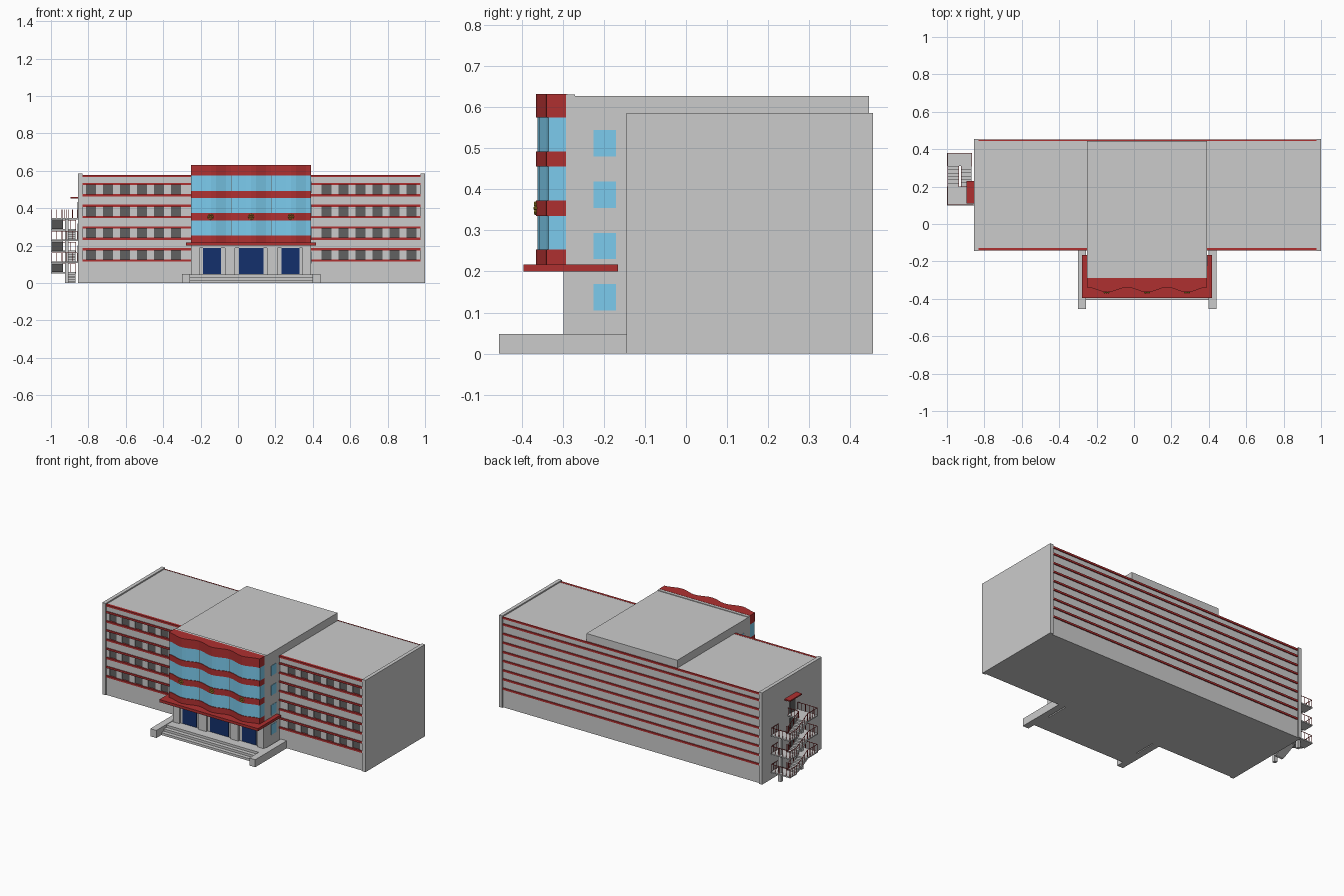
import bpy, bmesh, math
from mathutils import Matrix, Vector

if "Cube" in bpy.data.objects:
    bpy.data.objects.remove(bpy.data.objects["Cube"])


def material(name, rgb):
    m = bpy.data.materials.new(name)
    m.diffuse_color = (*rgb, 1)
    m.use_nodes = True
    m.node_tree.nodes["Principled BSDF"].inputs["Base Color"].default_value = m.diffuse_color
    return m


RED = material("dark_red", (0.43, 0.03, 0.03))
GLASS = material("blue_glass", (0.2, 0.6, 0.85))
NAVY = material("navy", (0.007, 0.03, 0.15))
DARK = material("dark_window", (0.12, 0.12, 0.12))
GOLD = material("gold", (0.5, 0.35, 0.03))


def finish(name, bm, mat=None):
    bmesh.ops.recalc_face_normals(bm, faces=bm.faces)
    me = bpy.data.meshes.new(name)
    bm.to_mesh(me)
    bm.free()
    ob = bpy.data.objects.new(name, me)
    bpy.context.collection.objects.link(ob)
    if mat:
        me.materials.append(mat)
    return ob


def boxes(name, spans, mat=None):
    """Each span is (x0, x1, y0, y1, z0, z1)."""
    bm = bmesh.new()
    for x0, x1, y0, y1, z0, z1 in spans:
        m = Matrix.Translation(((x0 + x1) / 2, (y0 + y1) / 2, (z0 + z1) / 2))
        m = m @ Matrix.Diagonal((x1 - x0, y1 - y0, z1 - z0, 1))
        bmesh.ops.create_cube(bm, size=1, matrix=m)
    return finish(name, bm, mat)


def prism(bm, pts, shift):
    """Extrude a closed outline along a vector."""
    f = bm.faces.new([bm.verts.new(p) for p in pts])
    new = bmesh.ops.extrude_face_region(bm, geom=[f])["geom"]
    verts = [v for v in new if isinstance(v, bmesh.types.BMVert)]
    bmesh.ops.translate(bm, verts=verts, vec=shift)


def bars(name, lines, r, mat=None):
    """Thin square bars between point pairs."""
    bm = bmesh.new()
    for a, b in lines:
        a, b = Vector(a), Vector(b)
        d = b - a
        m = Matrix.Translation((a + b) / 2) @ d.to_track_quat('Z', 'Y').to_matrix().to_4x4()
        bmesh.ops.create_cube(bm, size=1, matrix=m @ Matrix.Diagonal((2 * r, 2 * r, d.length, 1)))
    return finish(name, bm, mat)


# Main block with end walls
X0, X1 = -0.832, 0.977
CX0, CX1, MID = -0.25, 0.39, 0.07
boxes("main_block", [(X0, X1, -0.128, 0.446, 0, 0.577)])
boxes("end_walls", [(-0.855, X0, -0.145, 0.455, 0, 0.585), (X1, 1.0, -0.145, 0.455, 0, 0.585)])

# Wing walls, window rows and red bands
sills = [0.12 + 0.1165 * i for i in range(4)]
band_z = [z + d for z in sills for d in (0, 0.06)] + [0.572]
spandrels, piers, windows, bands = [], [], [], []
for a, b, first in ((X0, CX0, -0.786), (CX1, X1, 0.473)):
    edges = [0] + [z + d for z in sills for d in (0, 0.06)] + [0.577]
    for z0, z1 in zip(edges[::2], edges[1::2]):
        spandrels.append((a, b, -0.138, -0.127, z0, z1))
    bands += [(a, b, -0.143, -0.127, z - 0.006, z + 0.006) for z in band_z]
    cuts = [a]
    for i in range(6):
        cuts += [first + 0.091 * i - 0.026, first + 0.091 * i + 0.026]
    cuts.append(b)
    for z in sills:
        piers += [(p, q, -0.136, -0.127, z, z + 0.06) for p, q in zip(cuts[::2], cuts[1::2])]
        windows += [(p, q, -0.131, -0.127, z, z + 0.06) for p, q in zip(cuts[1::2], cuts[2::2])]
bands += [(X0, X1, 0.445, 0.452, z - 0.006, z + 0.006) for z in band_z]
boxes("wing_spandrels", spandrels)
boxes("wing_piers", piers)
boxes("wing_windows", windows, DARK)
boxes("red_bands", bands, RED)

# Central block, roof and side windows
boxes("central_block", [(CX0, CX1, -0.285, 0.445, 0, 0.627), (CX0, CX1, -0.292, -0.27, 0.21, 0.631)])
side = []
for i in range(4):
    z = 0.105 + 0.125 * i
    side += [(CX0 - 0.002, CX0 + 0.002, -0.225, -0.17, z, z + 0.064),
             (CX1 - 0.002, CX1 + 0.002, -0.225, -0.17, z, z + 0.064)]
boxes("side_windows", side, GLASS)

# Wavy glass front with red floor bands
def wave(depth):
    pts = []
    for i in range(25):
        u = i / 24
        y = -0.335 - 0.026 * math.sin(math.pi * 3 * u) ** 2 - depth
        pts.append((CX0 + (CX1 - CX0) * u, y))
    return [(CX1, -0.288)] + [(CX0, -0.288)] + pts


def wavy(name, spans, depth, mat):
    bm = bmesh.new()
    for z0, z1 in spans:
        prism(bm, [(x, y, z0) for x, y in wave(depth)], (0, 0, z1 - z0))
    return finish(name, bm, mat)


wavy("wavy_glass", [(0.253, 0.335), (0.373, 0.455), (0.492, 0.575)], 0, GLASS)
wavy("wavy_red_bands", [(0.213, 0.253), (0.335, 0.373), (0.455, 0.492), (0.575, 0.632)], 0.004, RED)

# Vertical joints on the glass
boxes("glass_mullions", [(x - 0.001, x + 0.001, -0.337, -0.33, 0.253, 0.575)
                         for x in (-0.037, 0.177)], DARK)

# Plain gold rosettes
bm = bmesh.new()
for x in (-0.147, MID, 0.283):
    for k in range(8):
        a = k * math.pi / 4
        m = Matrix.Translation((x + 0.012 * math.cos(a), -0.366, 0.354 + 0.012 * math.sin(a)))
        bmesh.ops.create_icosphere(bm, subdivisions=1, radius=0.005, matrix=m)
    bmesh.ops.create_icosphere(bm, subdivisions=1, radius=0.006, matrix=Matrix.Translation((x, -0.366, 0.354)))
finish("rosettes", bm, GOLD)

# Entrance: canopy, pilasters, doors, steps and cheek walls
boxes("entrance_canopy", [(-0.278, 0.417, -0.395, -0.165, 0.2, 0.217)], RED)
pil = [(-0.25, -0.205), (-0.07, -0.015), (0.155, 0.21), (0.345, 0.39)]
boxes("entrance_pilasters", [(a, b, -0.298, -0.28, 0.04, 0.2) for a, b in pil]
      + [(CX0, CX1, -0.298, -0.28, 0.188, 0.2)])
boxes("entrance_doors", [(-0.188, -0.09, -0.29, -0.28, 0.048, 0.187),
                         (0.005, 0.135, -0.29, -0.28, 0.048, 0.187),
                         (0.232, 0.33, -0.29, -0.28, 0.048, 0.187)], NAVY)
boxes("entrance_steps", [(-0.257, 0.398, -0.405 + 0.025 * i, -0.28, 0, 0.015 * (i + 1)) for i in range(3)])
boxes("cheek_walls", [(-0.30, -0.257, -0.455, -0.135, 0, 0.048), (0.398, 0.44, -0.455, -0.135, 0, 0.048)])

# Outside stair: landings, stepped flights and supports
H = 0.058
YA, YB = 0.2, 0.31
landings, rails = [], []
bm = bmesh.new()


def flight(x0, x1, ya, yb, z0):
    n = 6
    dy, dz = (yb - ya) / n, H / n
    pts = [(x0, ya, z0)]
    for i in range(n):
        pts += [(x0, ya + dy * i, z0 + dz * (i + 1)), (x0, ya + dy * (i + 1), z0 + dz * (i + 1))]
    pts += [(x0, yb, z0 + H - 0.014), (x0, ya + dy, z0)]
    prism(bm, pts, (x1 - x0, 0, 0))


def railing(p, q, n):
    p, q = Vector(p), Vector(q)
    up = Vector((0, 0, 0.045))
    rails.append((p + up, q + up))
    for i in range(n + 1):
        b = p.lerp(q, i / n)
        rails.append((b, b + up))


for k in range(3):
    z = 2 * H * k
    flight(-0.925, -0.868, YA, YB, z)
    flight(-0.998, -0.935, YB, YA, z + H)
    zm, zf = z + H, z + 2 * H
    landings += [(-1.0, -0.865, YB, 0.38, zm - 0.008, zm), (-1.0, -0.853, 0.10, YA, zf - 0.008, zf)]
    railing((-0.997, 0.377, zm), (-0.868, 0.377, zm), 5)
    railing((-0.997, YB, zm), (-0.997, 0.377, zm), 3)
    railing((-0.868, YB, zm), (-0.868, 0.377, zm), 3)
    railing((-0.997, 0.103, zf), (-0.86, 0.103, zf), 5)
    railing((-0.997, 0.103, zf), (-0.997, YA, zf), 4)
    railing((-0.997, YB, zm), (-0.997, YA, zf), 4)
    railing((-0.936, YB, zm), (-0.936, YA, zf), 4)
    railing((-0.924, YA, z), (-0.924, YB, zm), 4)
railing((-0.93, YA, 6 * H), (-0.86, YA, 6 * H), 3)
finish("stair_flights", bm)
boxes("stair_landings", landings)
bars("stair_railings", rails, 0.0013, RED)
boxes("stair_posts", [(-0.925, -0.905, 0.14, 0.16, 0, 6 * H - 0.004),
                      (-0.925, -0.905, 0.345, 0.365, 0, 5 * H - 0.004)])

# Stair doors and small canopy
boxes("stair_doors", [(-0.858, -0.853, 0.125, 0.18, 2 * H * k, 2 * H * k + 0.085) for k in (1, 2, 3)], DARK)
boxes("stair_canopy", [(-0.895, -0.853, 0.11, 0.23, 0.452, 0.46)], RED)
